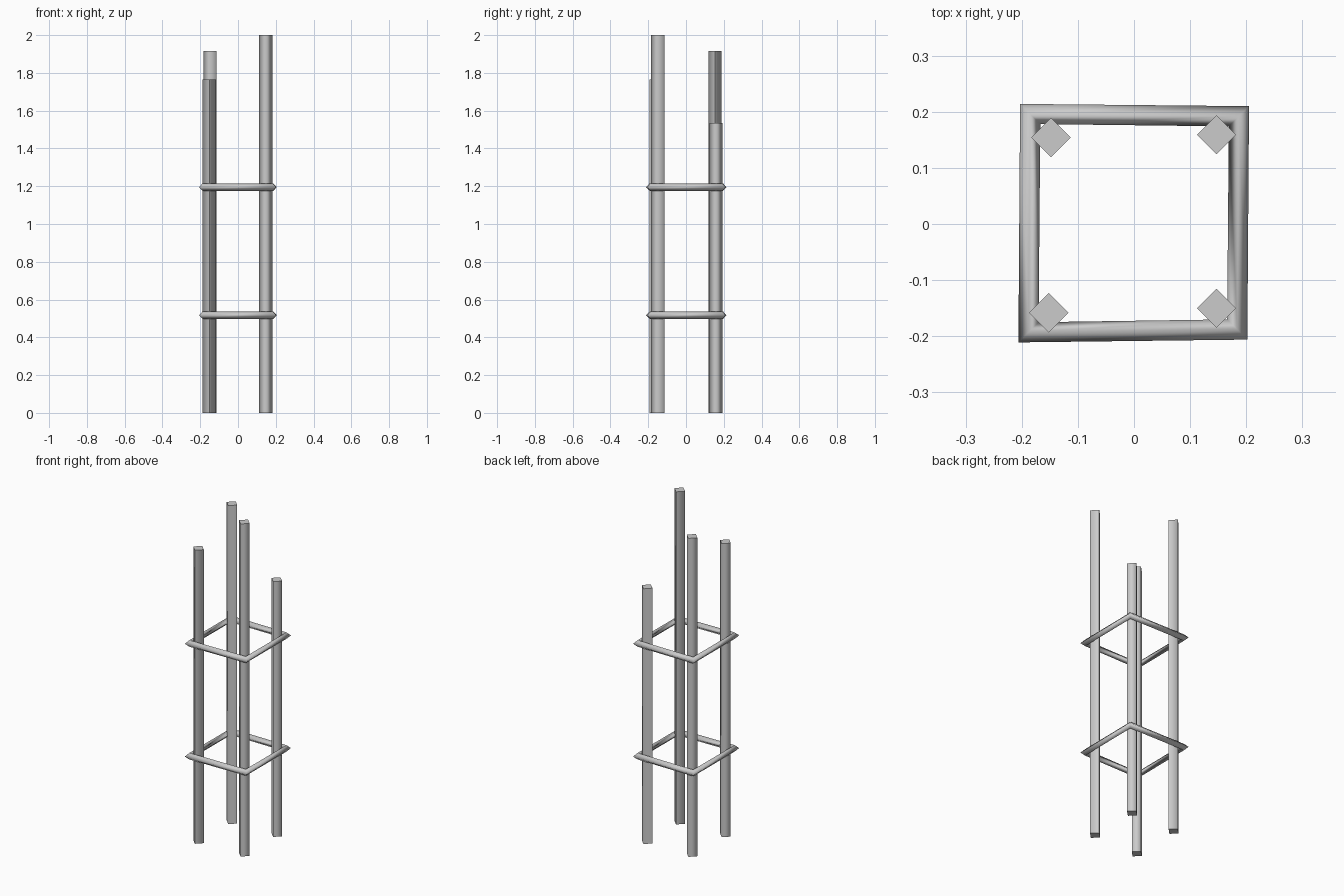
import bpy
import bmesh
from math import cos, sin, pi
from mathutils import Vector

default_cube = bpy.data.objects.get("Cube")
if default_cube:
    bpy.data.objects.remove(default_cube, do_unlink=True)

GREY = 0.6
steel = bpy.data.materials.new("plain grey")
steel.use_nodes = True
steel.diffuse_color = (GREY, GREY, GREY, 1)
steel.node_tree.nodes["Principled BSDF"].inputs["Base Color"].default_value = (GREY, GREY, GREY, 1)


def finish(bm, name):
    bmesh.ops.recalc_face_normals(bm, faces=bm.faces[:])
    mesh = bpy.data.meshes.new(name)
    bm.to_mesh(mesh)
    bm.free()
    mesh.materials.append(steel)
    obj = bpy.data.objects.new(name, mesh)
    bpy.context.collection.objects.link(obj)
    return obj


def post(name, x, y, height, seam):
    """Square bar turned on its corner, soft sides, one hard seam edge."""
    bm = bmesh.new()
    r = 0.035
    corners = [(x + r * cos(i * pi / 2), y + r * sin(i * pi / 2)) for i in range(4)]
    low = [bm.verts.new((*c, 0)) for c in corners]
    high = [bm.verts.new((*c, height)) for c in corners]
    bm.faces.new(low)
    bm.faces.new(high)
    for i in range(4):
        j = (i + 1) % 4
        side = bm.faces.new((low[i], low[j], high[j], high[i]))
        side.smooth = True
    for ends in (low, high):
        for i in range(4):
            bm.edges.get((ends[i], ends[(i + 1) % 4])).smooth = False
    bm.edges.get((low[seam], high[seam])).smooth = False
    return finish(bm, name)


def hoop(name, z):
    """Mitred four-sided rod running round the outside of the posts."""
    bm = bmesh.new()
    path = [(-0.188, -0.193), (0.184, -0.188), (0.187, 0.192), (-0.185, 0.196)]
    half_width, half_height = 0.018, 0.02
    sections = []
    for px, py in path:
        outward = Vector((1 if px > 0 else -1, 1 if py > 0 else -1, 0))
        section = []
        for k in range(4):
            a = k * pi / 2
            offset = outward * half_width * cos(a) + Vector((0, 0, half_height * sin(a)))
            section.append(bm.verts.new(Vector((px, py, z)) + offset))
        sections.append(section)
    for i in range(4):
        a, b = sections[i], sections[(i + 1) % 4]
        for k in range(4):
            n = (k + 1) % 4
            bm.faces.new((a[k], b[k], b[n], a[n])).smooth = True
    return finish(bm, name)


# Four upright bars of different heights
post("front_right_post", -0.152, -0.158, 1.765, 3)
post("front_left_post", 0.147, -0.150, 2.0, 1)
post("back_left_post", 0.147, 0.159, 1.535, 2)
post("back_right_post", -0.148, 0.154, 1.915, 0)

# Two hoops tying the bars together
hoop("lower_hoop", 0.517)
hoop("upper_hoop", 1.195)
